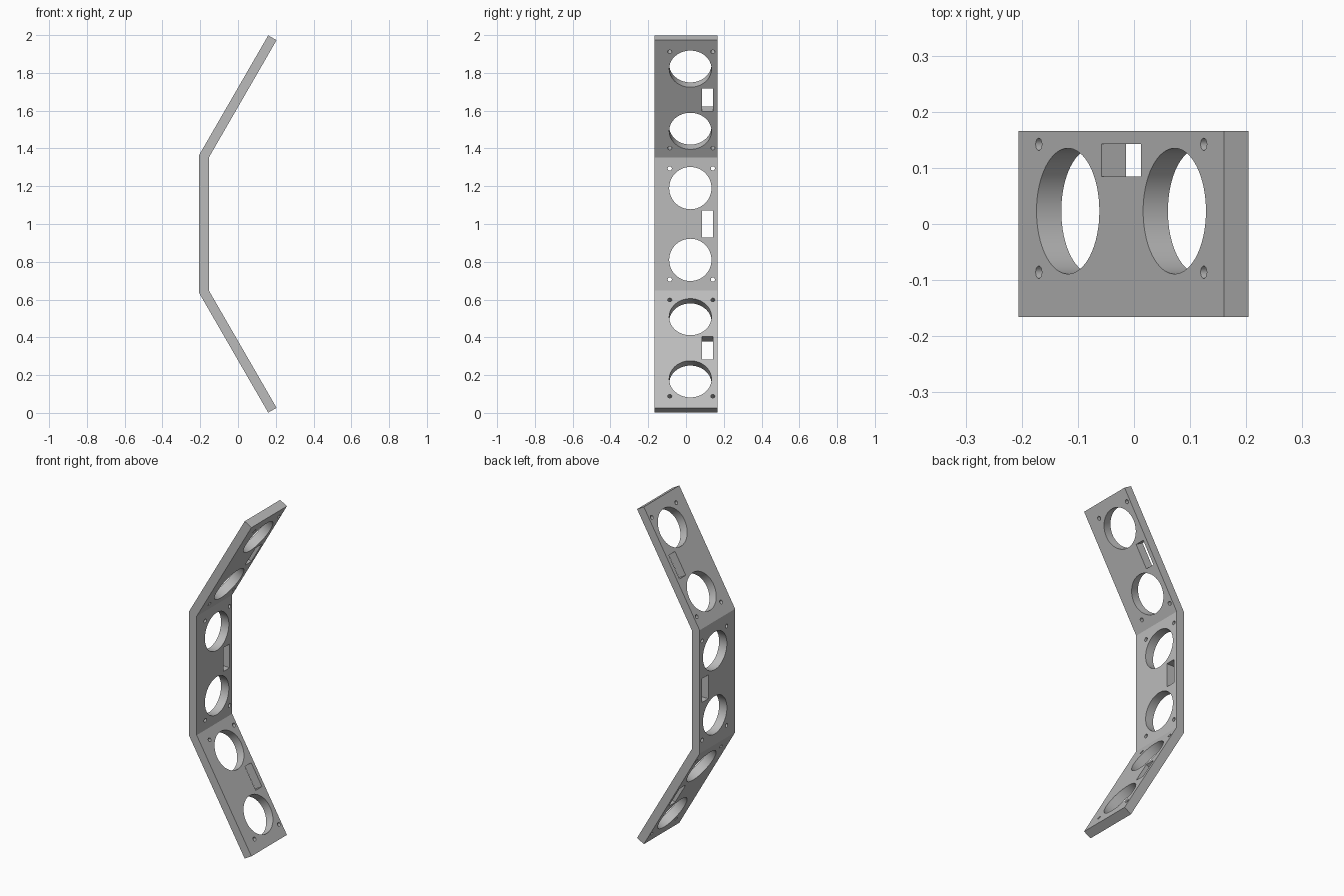
import bpy, bmesh, math
from mathutils import Matrix, Vector

cube = bpy.data.objects.get("Cube")
if cube:
    bpy.data.objects.remove(cube, do_unlink=True)

THICK = 0.051
LENGTH = 0.731            # outer length of each of the three panels
HALF_W = 0.166
BEND = math.radians(30)
LEFT = -0.2055            # outer face of the upright panel

grey = bpy.data.materials.new("plain grey")
grey.use_nodes = True
grey.diffuse_color = (0.5, 0.5, 0.5, 1)
grey.node_tree.nodes["Principled BSDF"].inputs["Base Color"].default_value = (0.5, 0.5, 0.5, 1)


def new_object(name, bm):
    bmesh.ops.recalc_face_normals(bm, faces=bm.faces)
    mesh = bpy.data.meshes.new(name)
    bm.to_mesh(mesh)
    bm.free()
    mesh.materials.append(grey)
    obj = bpy.data.objects.new(name, mesh)
    bpy.context.collection.objects.link(obj)
    return obj


# Bent strip: mitred side profile, mirrored about mid height, extruded in depth
along = Vector((math.sin(BEND), 0, math.cos(BEND)))
inward = Vector((math.cos(BEND), 0, -math.sin(BEND)))
corner = Vector((LEFT, 0, LENGTH / 2))
inner = corner + Vector((THICK, 0, -THICK * math.tan(BEND / 2)))
tip = corner + along * LENGTH
upper = [inner, tip + inward * THICK, tip, corner]
lower = [Vector((p.x, 0, -p.z)) for p in reversed(upper)]
bm = bmesh.new()
verts = [bm.verts.new(p + Vector((0, -HALF_W, 1))) for p in upper + lower]
face = bm.faces.new(verts)
extruded = bmesh.ops.extrude_face_region(bm, geom=[face])["geom"]
bmesh.ops.translate(bm, vec=(0, 2 * HALF_W, 0),
                    verts=[g for g in extruded if isinstance(g, bmesh.types.BMVert)])
strip = new_object("bent_mounting_strip", bm)

# Cutters for each panel: two large holes, four screw holes, one slot
bm = bmesh.new()
turn = Matrix.Rotation(math.pi / 2, 4, 'Y')


def drill(frame, y, z, radius, sides):
    bmesh.ops.create_cone(bm, cap_ends=True, segments=sides, radius1=radius, radius2=radius,
                          depth=0.12, matrix=frame @ Matrix.Translation((THICK / 2, y, z)) @ turn)


for side in (-1, 0, 1):
    middle = corner + along * (LENGTH / 2)
    spot = Vector((middle.x, 0, 1 + side * middle.z)) if side else Vector((LEFT, 0, 1))
    frame = Matrix.Translation(spot) @ Matrix.Rotation(side * BEND, 4, 'Y')
    for end in (-1, 1):
        drill(frame, 0.023, end * 0.19, 0.112, 64)
        for y in (-0.086, 0.142):
            drill(frame, y, end * 0.294, 0.011, 24)
    bmesh.ops.create_cube(bm, size=1, matrix=frame @ Matrix.Translation((THICK / 2, 0.114, 0))
                          @ Matrix.Diagonal((0.12, 0.058, 0.141, 1)))
cutter = new_object("hole_cutter", bm)
cutter.hide_render = True

cut = strip.modifiers.new("holes", 'BOOLEAN')
cut.operation = 'DIFFERENCE'
cut.solver = 'EXACT'
cut.object = cutter
bpy.ops.object.select_all(action='DESELECT')
strip.select_set(True)
bpy.context.view_layer.objects.active = strip
bpy.ops.object.modifier_apply(modifier=cut.name)
bpy.data.objects.remove(cutter, do_unlink=True)
bpy.ops.object.shade_smooth_by_angle(angle=math.radians(30 - 1))
